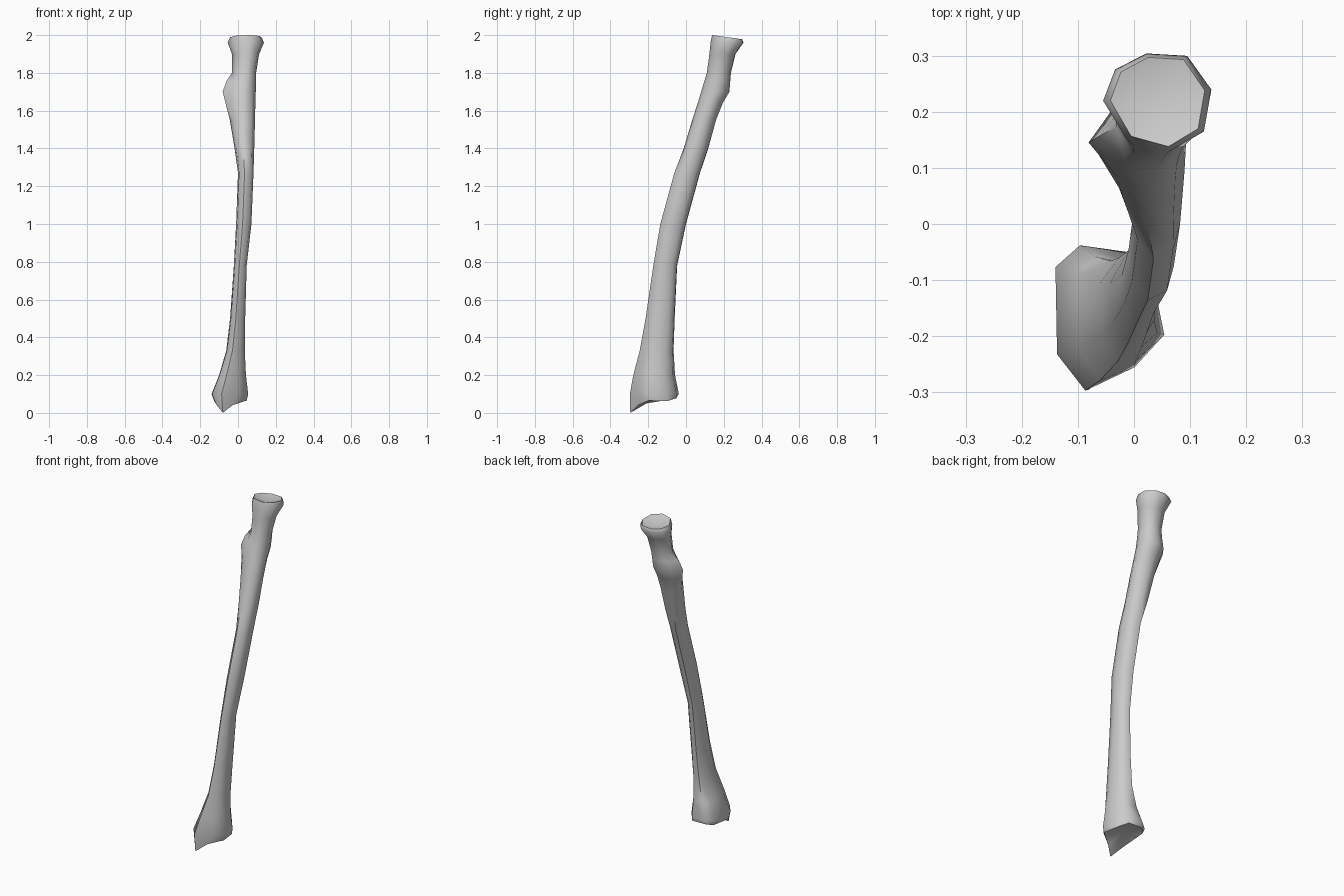
import bpy, bmesh, math

if "Cube" in bpy.data.objects:
    bpy.data.objects.remove(bpy.data.objects["Cube"])

# Unit cross-section outlines, eight points each, starting at +x, counter-clockwise
HEAD = [(1, .26), (.55, .95), (-.2, 1), (-.78, .67), (-1, .03), (-.56, -.77), (.23, -1), (.86, -.6)]
TUBER = [(1, .1), (.75, .75), (.1, 1), (-.55, .6), (-1, -.13), (-.4, -.75), (.3, -1), (.8, -.65)]
CREST = [(1, -.1), (.8, .6), (.05, .97), (-.65, 1), (-1, .3), (-.85, -.5), (-.15, -1), (.7, -.75)]
WRIST = [(1, -.23), (.8, .5), (.4, .9), (-.55, 1), (-1, .7), (-.97, -.5), (-.45, -1), (.45, -.68)]

# Bone stations: height, x range, y range, outline A, outline B, blend
STATIONS = [
    (1.96, -.055, .138, .130, .304, HEAD, HEAD, 0),
    (1.90, -.032, .112, .124, .262, HEAD, HEAD, 0),
    (1.80, -.032, .096, .110, .238, HEAD, TUBER, .3),
    (1.755, -.062, .096, .097, .234, TUBER, TUBER, 0),
    (1.70, -.081, .094, .080, .230, TUBER, TUBER, 0),
    (1.64, -.066, .092, .062, .195, TUBER, CREST, .3),
    (1.55, -.043, .090, .033, .160, TUBER, CREST, .7),
    (1.40, -.018, .086, -.012, .118, CREST, CREST, 0),
    (1.27, .000, .082, -.062, .074, CREST, CREST, 0),
    (1.00, -.010, .071, -.136, .000, CREST, CREST, 0),
    (.78, -.022, .046, -.173, -.047, CREST, CREST, 0),
    (.50, -.042, .038, -.214, -.060, CREST, WRIST, .3),
    (.33, -.062, .036, -.245, -.066, CREST, WRIST, .6),
    (.20, -.100, .042, -.279, -.058, WRIST, WRIST, 0),
    (.10, -.140, .054, -.297, -.038, WRIST, WRIST, 0),
]


def outline(z, x0, x1, y0, y1, a, b, t):
    cx, cy, hx, hy = (x0 + x1) / 2, (y0 + y1) / 2, (x1 - x0) / 2, (y1 - y0) / 2
    return [(cx + hx * (p[0] * (1 - t) + q[0] * t),
             cy + hy * (p[1] * (1 - t) + q[1] * t), z) for p, q in zip(a, b)]


bm = bmesh.new()

# Slightly tilted rim of the head
rim = [(x, y, 2.0 - .14 * max(0, y - .14))
       for x, y, z in outline(2, -.042, .126, .138, .297, HEAD, HEAD, 0)]

# Uneven wrist end with the pointed tip on the outer side
base = [(.046, -.2, .065), (.03, -.1, .062), (-.008, -.05, .078), (-.1, -.05, .08),
        (-.13, -.08, .072), (-.116, -.24, .045), (-.08, -.295, .0), (-.03, -.255, .04)]

rings = [[bm.verts.new(p) for p in ring]
         for ring in [rim] + [outline(*s) for s in STATIONS] + [base]]
for up, low in zip(rings, rings[1:]):
    for i in range(8):
        j = (i + 1) % 8
        bm.faces.new((up[i], low[i], low[j], up[j]))


# Shallow dished joint surfaces at both ends
def dish(ring, centre):
    c = bm.verts.new(centre)
    for i in range(8):
        bm.faces.new((ring[i], ring[(i + 1) % 8], c))


dish(rings[0], (.042, .217, 1.965))
dish(rings[-1], (-.05, -.15, .085))
bmesh.ops.recalc_face_normals(bm, faces=bm.faces)

mesh = bpy.data.meshes.new("forearm_bone")
bm.to_mesh(mesh)
bm.free()
bone = bpy.data.objects.new("forearm_bone", mesh)
bpy.context.collection.objects.link(bone)

# Smooth shading with sharp joint rims
bpy.context.view_layer.objects.active = bone
bone.select_set(True)
bpy.ops.object.shade_smooth_by_angle(angle=math.radians(60))
